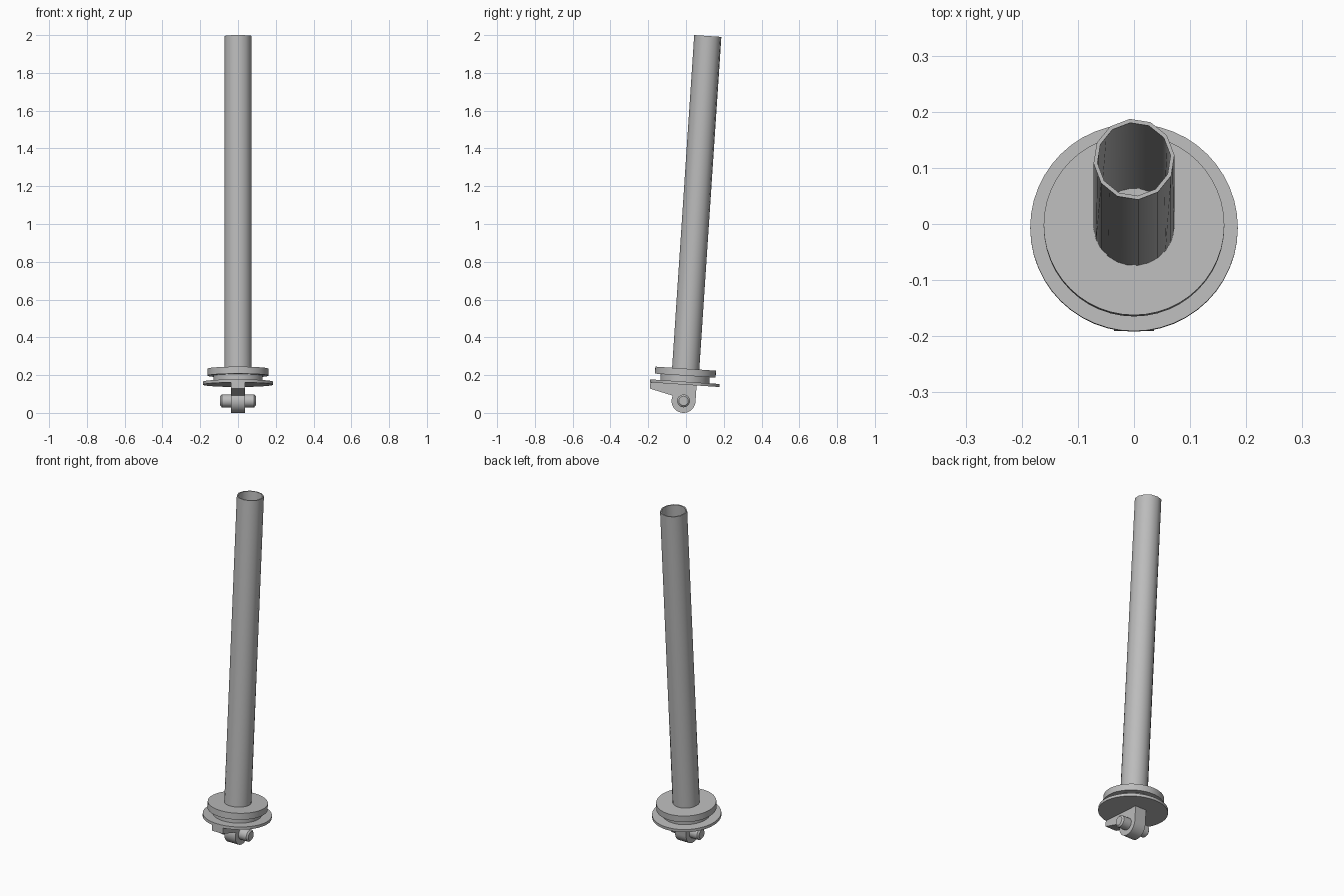
import bpy, bmesh, math
from mathutils import Matrix, Vector

cube = bpy.data.objects.get("Cube")
if cube:
    bpy.data.objects.remove(cube, do_unlink=True)

GREY = (0.5, 0.5, 0.5, 1)
mat = bpy.data.materials.new("grey metal")
mat.use_nodes = True
mat.diffuse_color = GREY
mat.node_tree.nodes["Principled BSDF"].inputs["Base Color"].default_value = GREY

# Everything is built around the pin, then leaned back about it
LEAN = Matrix.Translation((0, -0.013, 0.0635)) @ Matrix.Rotation(-math.radians(3.8), 4, 'X')


def finish(name, bm):
    bmesh.ops.recalc_face_normals(bm, faces=bm.faces)
    mesh = bpy.data.meshes.new(name)
    bm.to_mesh(mesh)
    bm.free()
    mesh.materials.append(mat)
    ob = bpy.data.objects.new(name, mesh)
    bpy.context.collection.objects.link(ob)
    ob.matrix_world = LEAN
    bpy.ops.object.select_all(action='DESELECT')
    bpy.context.view_layer.objects.active = ob
    ob.select_set(True)
    bpy.ops.object.shade_smooth_by_angle(angle=math.radians(28))
    return ob


def skin(bm, rings, closed=False):
    """Join rings of vertices with quads; cap the ends unless closed."""
    n = len(rings[0])
    pairs = list(zip(rings, rings[1:]))
    if closed:
        pairs.append((rings[-1], rings[0]))
    for a, b in pairs:
        for i in range(n):
            j = (i + 1) % n
            bm.faces.new((a[i], a[j], b[j], b[i]))
    if not closed:
        bm.faces.new(rings[0])
        bm.faces.new(rings[-1])


def turned(name, profile, sides=48, axis='Z'):
    """Solid of revolution from (radius, height) pairs."""
    bm = bmesh.new()
    rings = []
    for r, h in profile:
        ring = []
        for i in range(sides):
            a = math.tau * i / sides
            u, v = r * math.cos(a), r * math.sin(a)
            ring.append(bm.verts.new((u, v, h) if axis == 'Z' else (h, u, v)))
        rings.append(ring)
    skin(bm, rings)
    return finish(name, bm)


# Discs at the foot of the tube
turned("upper_disc", [(0.161, 0.134), (0.161, 0.171)])
turned("disc_neck", [(0.13, 0.098), (0.13, 0.136)])
turned("lower_flange", [(0.185, 0.086), (0.185, 0.102)])

# Hollow tube: round at the foot, twelve-sided at the open top
bm = bmesh.new()
rings = []
for r, h, flat in ((0.0725, 0.168, 1), (0.0725, 1.936, math.cos(math.pi / 12)),
                   (0.0655, 1.936, math.cos(math.pi / 12)), (0.0655, 0.168, 1)):
    ring = []
    for i in range(24):
        a = math.tau * i / 24 + math.radians(6)
        k = r * (flat if i % 2 else 1)
        ring.append(bm.verts.new((k * math.cos(a), k * math.sin(a), h)))
    rings.append(ring)
skin(bm, rings, closed=True)
finish("tube", bm)

# Rounded lug with a wedge-shaped arm reaching to the front
R = 0.0635
outline = [(R, 0.09), (-0.182, 0.09), (-0.182, 0.053)]
for i in range(21):
    a = math.radians(158 + (360 - 158) * i / 20)
    outline.append((R * math.cos(a), R * math.sin(a)))
bm = bmesh.new()
skin(bm, [[bm.verts.new((x, y, z)) for y, z in outline] for x in (-0.036, 0.036)])
finish("lug_and_arm", bm)

# Cross pin with chamfered ends
turned("cross_pin", [(0.025, -0.094), (0.034, -0.086), (0.034, 0.086), (0.025, 0.094)],
       sides=24, axis='X')
